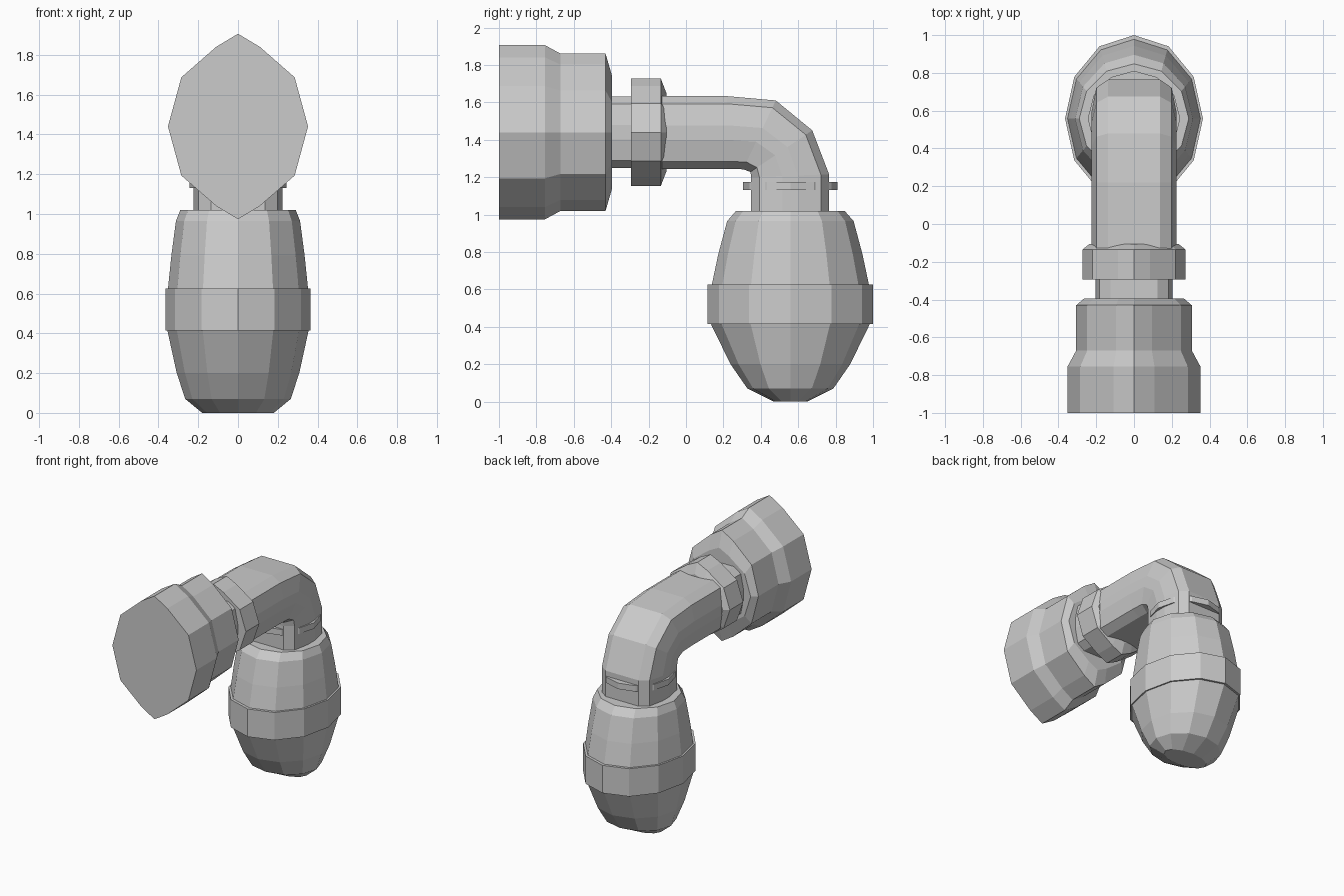
import bpy, bmesh, math
from mathutils import Vector

if "Cube" in bpy.data.objects:
    bpy.data.objects.remove(bpy.data.objects["Cube"])

grey = bpy.data.materials.new("plain grey")
grey.diffuse_color = (0.6, 0.6, 0.6, 1)
grey.use_nodes = True
grey.node_tree.nodes["Principled BSDF"].inputs["Base Color"].default_value = grey.diffuse_color


def full_section(quarter):
    """Mirror a first-quadrant outline (u, v) into a closed ring."""
    half = quarter + [(-u, v) for u, v in reversed(quarter) if u > 1e-4]
    return half + [(u, -v) for u, v in reversed(half) if v > 1e-4]


# unit cross-sections
DODECAGON = [(math.cos(math.radians(a)), math.sin(math.radians(a)))
             for a in range(0, 360, 30)]
POINTED = full_section([(1, 0), (0.809, 0.53), (0.309, 0.86), (0, 1)])
ROUNDED = full_section([(1, 0.2), (0.89, 0.79), (0.61, 1)])


def loft(name, section, rings):
    """Each ring is (half width in x, (y, z) at v=-1, (y, z) at v=+1)."""
    bm = bmesh.new()
    loops = []
    for w, a, b in rings:
        a, b = Vector(a), Vector(b)
        loop = []
        for u, v in section:
            p = a.lerp(b, (v + 1) / 2)
            loop.append(bm.verts.new((u * w, p.x, p.y)))
        loops.append(loop)
    n = len(section)
    for p, q in zip(loops, loops[1:]):
        for i in range(n):
            j = (i + 1) % n
            bm.faces.new((p[i], p[j], q[j], q[i]))
    bm.faces.new(loops[0])
    bm.faces.new(loops[-1])
    bmesh.ops.recalc_face_normals(bm, faces=bm.faces)
    mesh = bpy.data.meshes.new(name)
    bm.to_mesh(mesh)
    bm.free()
    mesh.materials.append(grey)
    ob = bpy.data.objects.new(name, mesh)
    bpy.context.collection.objects.link(ob)
    return ob


AXIS_Z, AXIS_Y = 1.44, 0.558


def along_y(name, section, profile):
    """profile rows: y, half width x, half height z"""
    return loft(name, section, [(w, (y, AXIS_Z - h), (y, AXIS_Z + h))
                                for y, w, h in profile])


def along_z(name, section, profile):
    """profile rows: z, half width x, half depth y"""
    return loft(name, section, [(w, (AXIS_Y - d, z), (AXIS_Y + d, z))
                                for z, w, d in profile])


# stepped wide end of the horizontal pipe
along_y("wide_end", POINTED, [
    (-1.0, 0.352, 0.466), (-0.755, 0.352, 0.466), (-0.67, 0.306, 0.42),
    (-0.43, 0.306, 0.42), (-0.395, 0.265, 0.30)])

# collar round the horizontal pipe
along_y("pipe_collar", POINTED, [
    (-0.295, 0.273, 0.288), (-0.135, 0.273, 0.288), (-0.105, 0.235, 0.21)])

# thin neck between wide end and collar
along_y("pipe_neck", ROUNDED, [(-0.42, 0.205, 0.19), (-0.2, 0.205, 0.19)])

# pipe with its elbow, inner and outer curve given per ring
loft("elbow_pipe", ROUNDED, [
    (0.224, (-0.2, 1.244), (-0.2, 1.633)),
    (0.224, (0.22, 1.244), (0.22, 1.633)),
    (0.224, (0.305, 1.242), (0.48, 1.61)),
    (0.224, (0.345, 1.228), (0.675, 1.45)),
    (0.224, (0.348, 1.20), (0.765, 1.215)),
    (0.224, (0.348, 1.0), (0.765, 1.0))])

# thin ring above the bulb
along_z("bulb_ring", DODECAGON, [(1.13, 0.245, 0.253), (1.175, 0.245, 0.253)])

# barrel-shaped bulb
along_z("bulb", DODECAGON, [
    (0, 0.18, 0.09), (0.07, 0.265, 0.23), (0.2, 0.308, 0.32),
    (0.415, 0.355, 0.425), (0.625, 0.352, 0.42), (0.79, 0.335, 0.385),
    (0.965, 0.312, 0.338), (1.02, 0.29, 0.29)])

# raised band round the bulb
along_z("bulb_band", DODECAGON, [(0.415, 0.365, 0.442), (0.625, 0.365, 0.442)])
